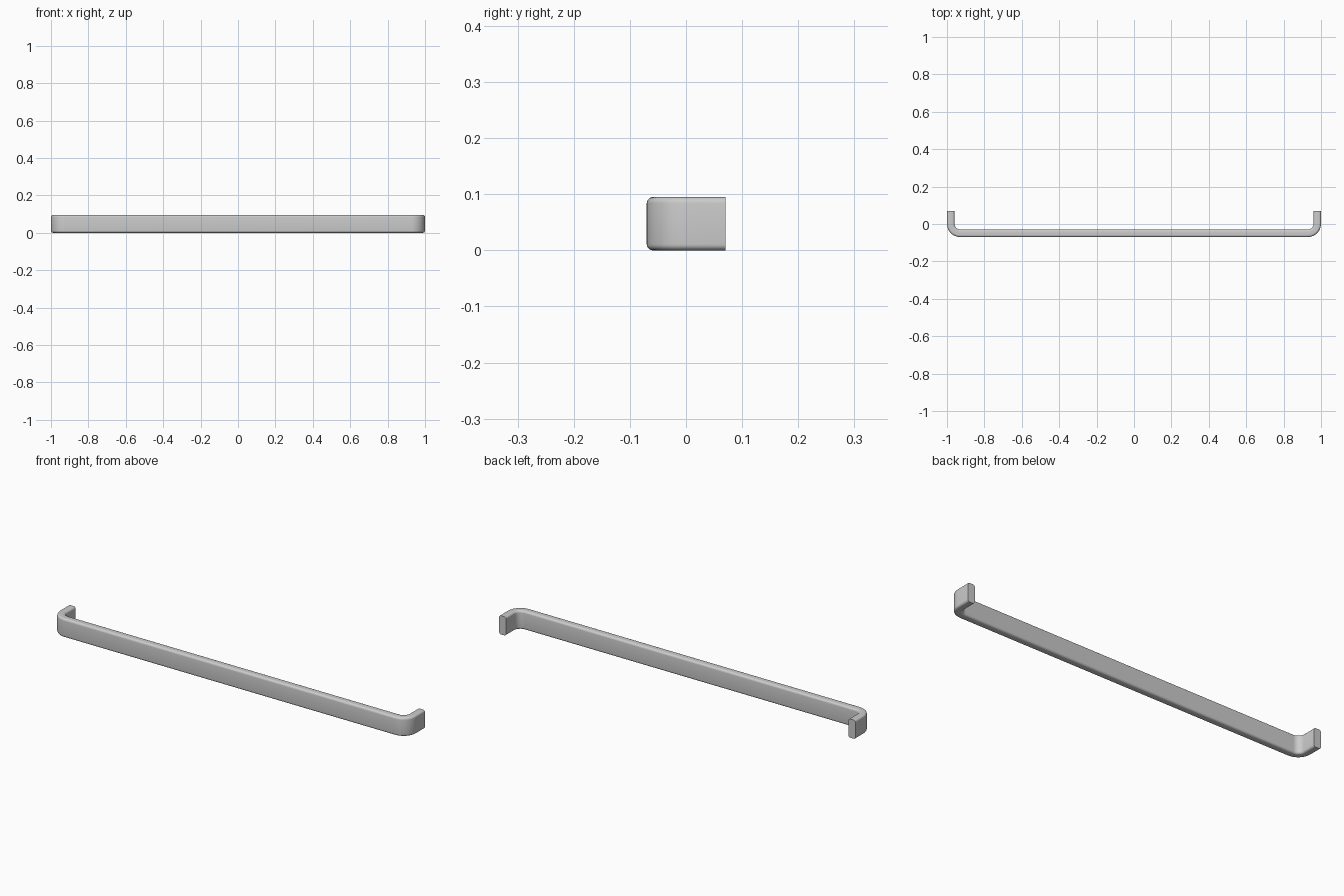
import bpy, bmesh, math

if "Cube" in bpy.data.objects:
    bpy.data.objects.remove(bpy.data.objects["Cube"])

THICK, HEIGHT, DEPTH = 0.04, 0.095, 0.07   # bar thickness, bar height, half depth
EDGE, BEND = 0.011, 0.072                  # edge rounding, outer bend radius
STEPS = 12


def section():
    """Rounded rectangle as (inward offset, z) pairs."""
    pts = []
    corners = [(THICK - EDGE, HEIGHT - EDGE), (EDGE, HEIGHT - EDGE),
               (EDGE, EDGE), (THICK - EDGE, EDGE)]
    for q, (u, z) in enumerate(corners):
        for i in range(6):
            a = math.pi / 2 * (q + i / 5)
            pts.append((u + EDGE * math.cos(a), z + EDGE * math.sin(a)))
    return pts


def path():
    """Outer path stations: (x, y, outward normal x, outward normal y)."""
    right = [(1, DEPTH, 1, 0)]
    for i in range(STEPS + 1):
        a = -math.pi / 2 * i / STEPS
        nx, ny = math.cos(a), math.sin(a)
        right.append((1 - BEND + BEND * nx, -DEPTH + BEND + BEND * ny, nx, ny))
    left = [(-x, y, -nx, ny) for x, y, nx, ny in reversed(right)]
    return right + left


# Handle bar: rounded section swept along the U path
bm = bmesh.new()
rings = [[bm.verts.new((x - nx * u, y - ny * u, z)) for u, z in section()]
         for x, y, nx, ny in path()]
n = len(rings[0])
for a, b in zip(rings, rings[1:]):
    for i in range(n):
        j = (i + 1) % n
        bm.faces.new((a[i], a[j], b[j], b[i]))

# Flat mounting ends
bm.faces.new(rings[0])
bm.faces.new(rings[-1])
bmesh.ops.recalc_face_normals(bm, faces=bm.faces)

mesh = bpy.data.meshes.new("handle_bar")
bm.to_mesh(mesh)
bm.free()
handle = bpy.data.objects.new("handle_bar", mesh)
bpy.context.collection.objects.link(handle)
bpy.context.view_layer.objects.active = handle
handle.select_set(True)
bpy.ops.object.shade_smooth_by_angle(angle=math.radians(35))
